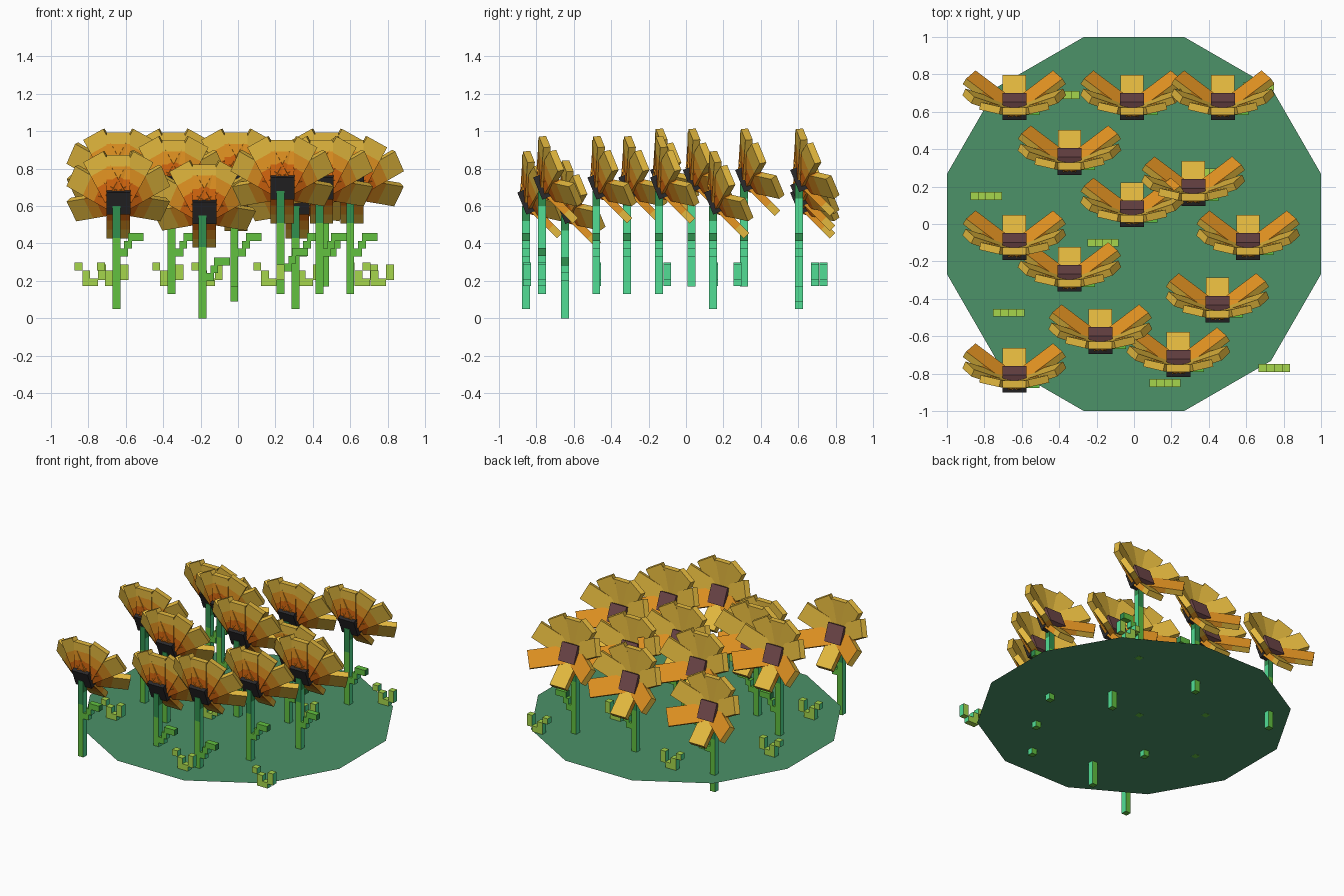
import bpy, bmesh, math
from mathutils import Matrix, Vector

if "Cube" in bpy.data.objects:
    bpy.data.objects.remove(bpy.data.objects["Cube"])

# ---------- materials ----------
def lin(c):
    return c / 12.92 if c <= 0.04045 else ((c + 0.055) / 1.055) ** 2.4

PALETTE = [("ground_green", "4C9268"), ("stem_green", "62C140"), ("stem_teal", "52DE95"),
           ("dark_green", "30904F"), ("grass_green", "A6D64C"), ("petal_gold", "E4B93E"),
           ("petal_orange", "EE9B24"), ("petal_rust", "D8680F"),
           ("centre_brown", "70484A"), ("back_black", "2B292B")]
MATS = []
for name, hx in PALETTE:
    m = bpy.data.materials.new(name)
    m.diffuse_color = [lin(int(hx[i:i + 2], 16) / 255) for i in (0, 2, 4)] + [1]
    m.use_nodes = True
    m.node_tree.nodes["Principled BSDF"].inputs["Base Color"].default_value = m.diffuse_color
    MATS.append(m)
(GROUND, STEM, TEAL, DARK, GRASS, GOLD, ORANGE, RUST, BROWN, BLACK) = range(10)

def box(bm, lo, hi, rule, mat=Matrix()):
    """Axis box from lo to hi; rule(local normal) gives the material; then moved by mat."""
    lo, hi = Vector(lo), Vector(hi)
    size, mid = hi - lo, (lo + hi) / 2
    verts = bmesh.ops.create_cube(bm, size=1)["verts"]
    for v in verts:
        v.co = Vector(a * b for a, b in zip(v.co, size)) + mid
    for f in {f for v in verts for f in v.link_faces}:
        f.normal_update()
        f.material_index = rule(f.normal) if callable(rule) else rule
    for v in verts:
        v.co = mat @ v.co

def finish(bm, name):
    me = bpy.data.meshes.new(name)
    bm.to_mesh(me)
    bm.free()
    for m in MATS:
        me.materials.append(m)
    ob = bpy.data.objects.new(name, me)
    bpy.context.collection.objects.link(ob)
    return ob

U = 0.0417          # size of one small block
H = U / 2

# ---------- ground: flat twelve-sided disc ----------
bm = bmesh.new()
bmesh.ops.create_circle(bm, cap_ends=True, segments=12, radius=1 / math.cos(math.pi / 12),
                        matrix=Matrix.Translation((0, 0, 0.171)) @ Matrix.Rotation(math.pi / 12, 4, 'Z'))
finish(bm, "ground_disc")

# ---------- flowers: stem x, y, bottom height, leaf height ----------
FLOWERS = [(-.65, .604, .05, .33), (-.02, .604, .09, .33), (.465, .604, .17, .33),
           (-.355, .31, .17, .33), (.307, .144, .05, .33), (-.02, .03, .17, .33),
           (-.65, -.145, .17, .33), (.6, -.145, .13, .33), (-.355, -.315, .13, .33),
           (.436, -.48, .13, .33), (-.19, -.647, 0, .2), (.227, -.77, .13, .25),
           (-.65, -.855, .05, .33)]
# petals: angle from the top, forward fold, length
PETALS = [(0, 22.5, .25), (180, 22.5, .255)]
for side in (-1, 1):
    PETALS += [(31 * side, 23, .275), (68 * side, 26, .295), (114 * side, 30, .305)]

stems, leaves, petals, centres = (bmesh.new() for _ in range(4))
TILT = math.radians(22.5)

def stem_rule(n):
    return TEAL if abs(n.x) > .5 else STEM

def stem_mid_rule(n):
    return TEAL if abs(n.x) > .5 else DARK

for x, y, z, leaf_z in FLOWERS:
    base = Matrix.Translation((x, y, z))
    # stem, darker towards the top
    box(stems, (-H, -H, 0), (H, H, .38), stem_rule, base)
    box(stems, (-H, -H, .38), (H, H, .47), stem_mid_rule, base)
    box(stems, (-H, -H, .47), (H, H, .55), DARK, base)
    # stepped leaf on the right of the stem
    leaf = Matrix.Translation((x, y, leaf_z))
    for cx, cz in ((1, 0), (1.5, 1), (2, 2), (3, 2)):
        box(leaves, (cx * U - H, -H, cz * U), (cx * U + H, H, (cz + 1) * U),
            lambda n, c=cz: (DARK if c == 2 else TEAL) if abs(n.x) > .5 else STEM, leaf)
    # head frame: local z is the facing direction, local y is up the face
    head = (base @ Matrix.Translation((.01, .03, .585))
            @ Matrix.Rotation(math.pi, 4, 'Z') @ Matrix.Rotation(math.pi / 2 - TILT, 4, 'X'))
    # block in the middle: black behind, brown in front
    box(centres, (-.064, -.064, -.057), (.064, .064, 0), BLACK, head)
    box(centres, (-.064, -.064, 0), (.064, .064, .045), BROWN, head)
    # fan of petals folded forward into a cup
    for deg, fold, length in PETALS:
        side_low = 90 < abs(deg) < 180
        mat = (head @ Matrix.Translation((0, 0, -.034))
               @ Matrix.Rotation(math.radians(90 + deg), 4, 'Z')
               @ Matrix.Rotation(-math.radians(fold), 4, 'Y'))
        cuts = (.03, .12, .19, length)
        for k in range(3):
            def rule(n, k=k):
                if n.z > .5:
                    return ORANGE if side_low else GOLD
                if n.z < -.5:
                    return (RUST, ORANGE, GOLD)[k]
                return ORANGE if k < 2 else GOLD
            box(petals, (cuts[k], -.062, -.02), (cuts[k + 1], .062, .02), rule, mat)

finish(stems, "flower_stems")
finish(leaves, "stem_leaves")
finish(petals, "flower_petals")
finish(centres, "flower_centres")

# ---------- grass tufts: centre x and y ----------
TUFTS = [(-.79, .15), (-.165, -.1), (-.67, -.475), (.75, -.77), (.165, -.85),
         (-.375, .69), (.665, .735), (.36, .275)]
grass = bmesh.new()
for x, y in TUFTS:
    for cx, cz in ((0, 2), (1, 0), (1, 1), (2, 0), (3, 0.8), (3, 1.8)):
        x0, z0 = x + (cx - 2) * U, .172 + cz * U
        box(grass, (x0, y - H, z0), (x0 + U, y + H, z0 + U),
            lambda n: TEAL if abs(n.x) > .5 else GRASS)
finish(grass, "grass_tufts")
